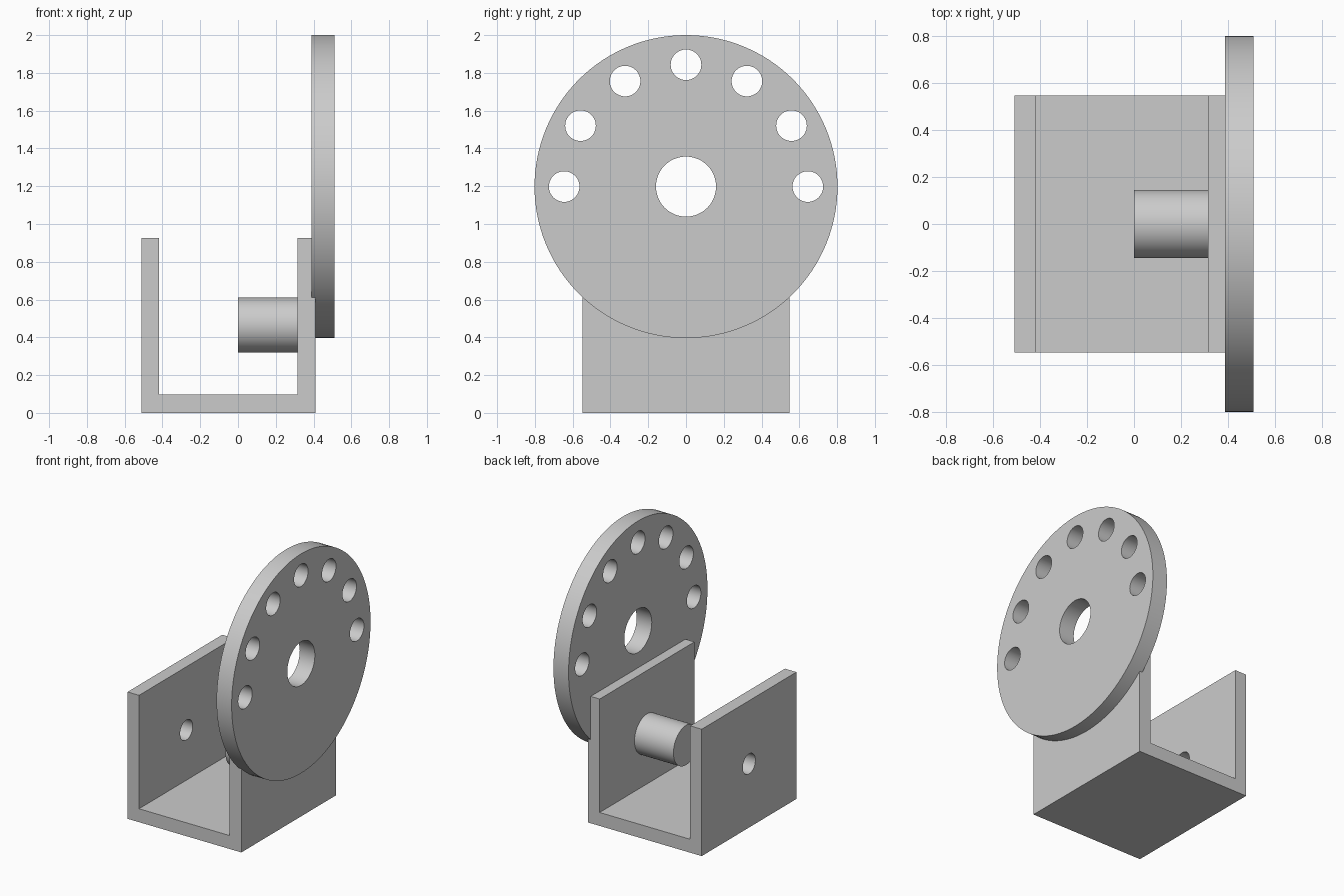
import bpy
from math import cos, sin, pi, radians
import bmesh

if "Cube" in bpy.data.objects:
    bpy.data.objects.remove(bpy.data.objects["Cube"])


def rod(name, x0, x1, y, z, r, sides=96):
    """Cylinder along the x axis."""
    bpy.ops.mesh.primitive_cylinder_add(
        vertices=sides, radius=r, depth=x1 - x0,
        location=((x0 + x1) / 2, y, z), rotation=(0, pi / 2, 0))
    ob = bpy.context.object
    ob.name = name
    return ob


def drill(target, x0, x1, y, z, r):
    """Cut a round hole along x through the target."""
    cutter = rod("cutter", x0, x1, y, z, r, 48)
    cutter.hide_render = True
    mod = target.modifiers.new("hole", 'BOOLEAN')
    mod.operation = 'DIFFERENCE'
    mod.solver = 'EXACT'
    mod.object = cutter
    bpy.context.view_layer.objects.active = target
    bpy.ops.object.modifier_apply(modifier=mod.name)
    bpy.data.objects.remove(cutter)


def smooth(ob):
    bpy.ops.object.select_all(action='DESELECT')
    ob.select_set(True)
    bpy.context.view_layer.objects.active = ob
    bpy.ops.object.shade_smooth_by_angle(angle=radians(30))


# U-shaped bracket: profile in xz, extruded along y
profile = [(-0.51, 0), (0.41, 0), (0.41, 0.927), (0.315, 0.927),
           (0.315, 0.098), (-0.417, 0.098), (-0.417, 0.927), (-0.51, 0.927)]
bm = bmesh.new()
face = bm.faces.new([bm.verts.new((x, -0.547, z)) for x, z in profile])
ext = bmesh.ops.extrude_face_region(bm, geom=[face])
bmesh.ops.translate(bm, vec=(0, 1.094, 0),
                    verts=[g for g in ext["geom"] if isinstance(g, bmesh.types.BMVert)])
bmesh.ops.recalc_face_normals(bm, faces=bm.faces)
mesh = bpy.data.meshes.new("bracket")
bm.to_mesh(mesh)
bm.free()
bracket = bpy.data.objects.new("bracket", mesh)
bpy.context.collection.objects.link(bracket)

# Pivot hole in the left wall
drill(bracket, -0.6, -0.3, 0, 0.465, 0.073)
smooth(bracket)

# Stub pin on the inside of the right wall
smooth(rod("pin", 0, 0.36, 0, 0.465, 0.145))

# Index disc with a centre hole and an arc of seven holes
cz = 1.198
disc = rod("index_disc", 0.388, 0.51, 0, cz, 0.802, 128)
drill(disc, 0.3, 0.6, 0, cz, 0.159)
for i in range(7):
    a = i * pi / 6
    drill(disc, 0.3, 0.6, 0.645 * cos(a), cz + 0.645 * sin(a), 0.081)
smooth(disc)
